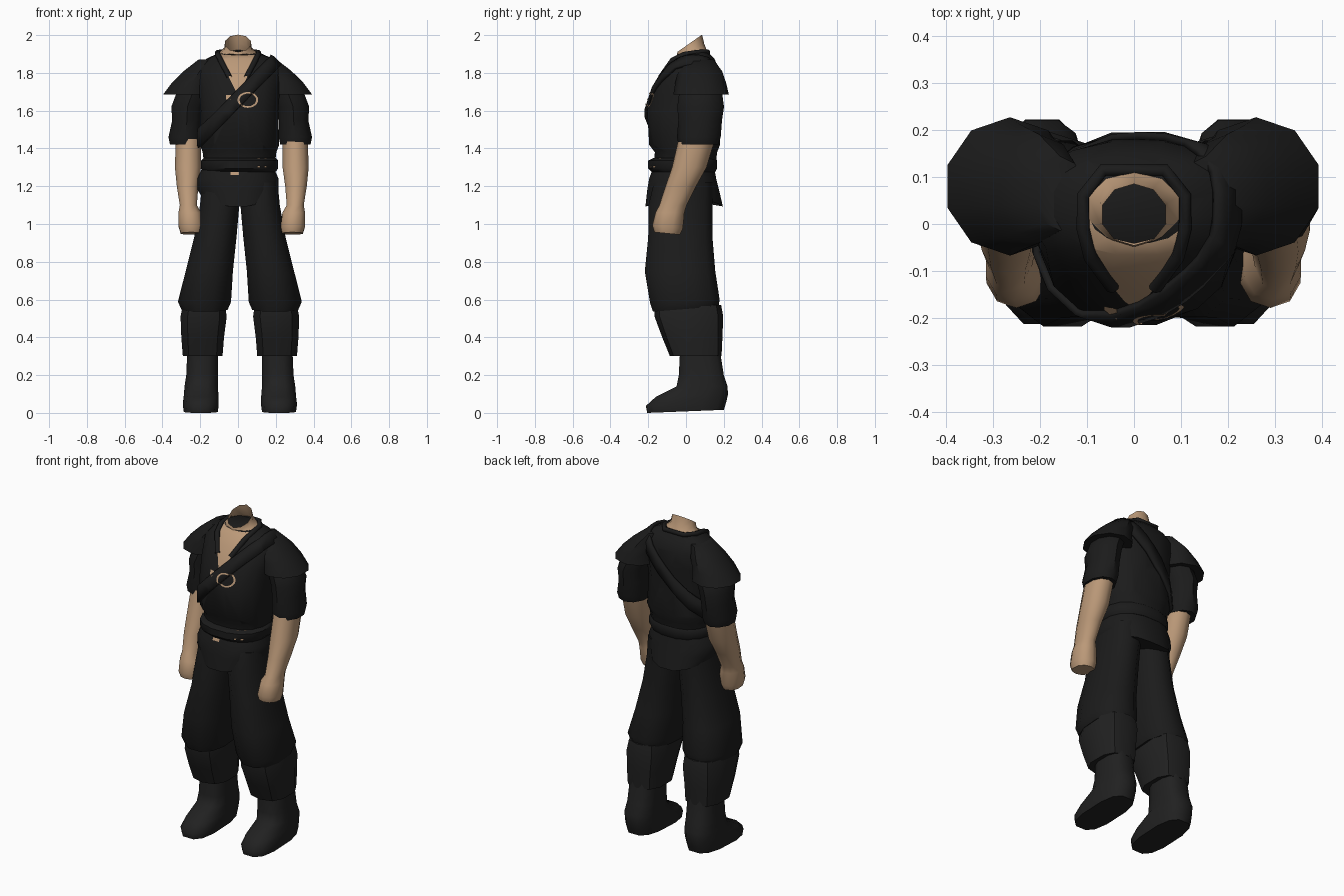
import bpy, bmesh, math
from mathutils import Vector
from mathutils.bvhtree import BVHTree

if "Cube" in bpy.data.objects:
    bpy.data.objects.remove(bpy.data.objects["Cube"])


def material(name, rgb):
    m = bpy.data.materials.new(name)
    m.diffuse_color = (*rgb, 1)
    m.use_nodes = True
    m.node_tree.nodes["Principled BSDF"].inputs["Base Color"].default_value = m.diffuse_color
    return m


CLOTH = material("black cloth", (0.011, 0.011, 0.011))
BOOT = material("dark leather", (0.015, 0.015, 0.015))
SKIN = material("tan skin", (0.50, 0.32, 0.19))


def finish(name, bm, mats, angle=45):
    me = bpy.data.meshes.new(name)
    bm.to_mesh(me)
    bm.free()
    ob = bpy.data.objects.new(name, me)
    bpy.context.collection.objects.link(ob)
    for m in mats:
        me.materials.append(m)
    bpy.ops.object.select_all(action='DESELECT')
    ob.select_set(True)
    bpy.context.view_layer.objects.active = ob
    bpy.ops.object.shade_smooth_by_angle(angle=math.radians(angle))
    return ob


def loft(rings, cx=0.0, side=1, n=12, power=0.85, bottom=True, top=True):
    """Stack rounded rings: (z, x offset, half width, front y, back y, tilt)."""
    bm = bmesh.new()
    loops = []
    for z, dx, rx, y0, y1, tilt in sorted(rings):
        cy, ry, loop = (y0 + y1) / 2, (y1 - y0) / 2, []
        for i in range(n):
            a = 2 * math.pi * (i + 0.5) / n
            c, s = math.cos(a), math.sin(a)
            x = math.copysign(abs(c) ** power, c) * rx
            y = math.copysign(abs(s) ** power, s) * ry
            k = math.cos(math.pi / n) ** -power
            y *= k
            x *= k
            loop.append(bm.verts.new((cx + side * dx + x, cy + y, z + tilt * y)))
        loops.append(loop)
    for a, b in zip(loops, loops[1:]):
        for i in range(n):
            j = (i + 1) % n
            bm.faces.new((a[i], a[j], b[j], b[i]))
    if bottom:
        bm.faces.new(loops[0][::-1])
    if top:
        bm.faces.new(loops[-1])
    return bm


def cut(bm, co, no, outer=False, inner=False):
    bmesh.ops.bisect_plane(bm, geom=bm.verts[:] + bm.edges[:] + bm.faces[:], plane_co=co,
                           plane_no=no, clear_outer=outer, clear_inner=inner)


# Tunic body, with the open neck cut into its front
TORSO = [(1.30, 0, .185, -.17, .155, 0), (1.38, 0, .195, -.165, .165, 0),
         (1.42, 0, .21, -.195, .18, 0), (1.60, 0, .205, -.205, .17, 0),
         (1.72, 0, .215, -.165, .18, 0), (1.82, 0, .225, -.105, .175, 0),
         (1.875, 0, .175, -.065, .15, 0), (1.905, 0, .105, -.04, .11, .15)]
bm = loft(TORSO, cx=.008, n=16)
for s in (-1, 1):
    cut(bm, (0, 0, 1.68), (s * 2.0, 0, -1))
for f in bm.faces:
    c = f.calc_center_median()
    if c.y < .03 and c.z > 1.68 and abs(c.x) * 2 < c.z - 1.68 and f.normal.y < -.2:
        f.material_index = 1
tunic = finish("tunic", bm, [CLOTH, SKIN])

# Neck, open at the top
finish("neck", loft([(1.907, 0, .097, -.038, .107, .15), (1.925, 0, .073, -.045, .093, .4),
                     (1.957, 0, .067, -.042, .082, .7)], n=10, power=1, bottom=False,
                    top=False), [SKIN], 70)

# Wide sash over one shoulder: a slice of the tunic surface, thickened
bm = loft(TORSO, cx=.008, n=16, bottom=False, top=False)
normal = Vector((-.72, 0, .70))
cut(bm, (0, 0, 1.71), normal, outer=True)
cut(bm, (0, 0, 1.61), normal, inner=True)
sash = finish("shoulder_sash", bm, [CLOTH])
mod = sash.modifiers.new("thickness", 'SOLIDIFY')
mod.thickness, mod.offset = .016, 1

# Rolled collar around the neckline
cu = bpy.data.curves.new("collar", 'CURVE')
cu.dimensions = '3D'
cu.bevel_depth, cu.bevel_resolution = .015, 1
half = [(.045, -.135, 1.775), (.093, -.07, 1.868), (.108, -.01, 1.897), (.108, .06, 1.907),
        (.065, .115, 1.91)]
path = [(-x, y, z) for x, y, z in half] + half[::-1]
sp = cu.splines.new('POLY')
sp.points.add(len(path) - 1)
for p, co in zip(sp.points, path):
    p.co = (*co, 1)
collar = bpy.data.objects.new("collar", cu)
bpy.context.collection.objects.link(collar)
cu.materials.append(CLOTH)
bpy.ops.object.select_all(action='DESELECT')
collar.select_set(True)
bpy.context.view_layer.objects.active = collar
bpy.ops.object.convert(target='MESH')

# Belt and short skirt of the tunic
belt = finish("belt", loft([(1.275, 0, .19, -.18, .155, 0), (1.295, 0, .205, -.2, .165, 0),
                            (1.335, 0, .205, -.2, .165, 0), (1.35, 0, .19, -.17, .155, 0)],
                           cx=.008, n=16), [CLOTH])
bm = loft([(1.09, 0, .185, -.215, .195, 0), (1.18, 0, .215, -.205, .175, 0),
           (1.24, 0, .215, -.195, .16, 0), (1.295, 0, .19, -.175, .15, 0)], cx=0, n=16)
for v in bm.verts:  # hem rises at the hips
    if v.co.z < 1.1:
        v.co.z += .05 * (abs(v.co.x) / .19) ** 2
skirt = finish("tunic_skirt", bm, [CLOTH])

# Limbs, repeated on both sides
for s, label in ((-1, "right"), (1, "left")):
    finish(label + "_shoulder_cape", loft(
        [(1.685, .262, .133, -.06, .22, 0), (1.75, .24, .106, -.05, .205, 0),
         (1.81, .20, .085, -.035, .185, 0), (1.872, .155, .05, -.01, .14, 0)],
        cx=-.002, side=s, n=10, power=1), [CLOTH])
    finish(label + "_sleeve", loft(
        [(1.42, .292, .08, -.035, .165, 0), (1.46, .292, .088, -.042, .178, 0),
         (1.55, .282, .078, -.035, .185, 0), (1.62, .28, .085, -.04, .195, 0),
         (1.70, .25, .085, -.03, .185, 0), (1.78, .20, .06, 0, .15, 0)],
        cx=.012, side=s, n=10, power=1), [CLOTH])
    finish(label + "_forearm_and_fist", loft(
        [(.95, .268, .055, -.165, -.035, -.1), (.985, .27, .064, -.175, -.02, -.1),
         (1.06, .275, .06, -.158, -.012, 0), (1.10, .283, .045, -.138, 0, 0),
         (1.20, .287, .057, -.105, .05, 0), (1.30, .285, .069, -.07, .105, 0),
         (1.45, .283, .066, -.035, .15, 0)],
        cx=.02, side=s, n=10, power=.9), [SKIN], 60)
    finish(label + "_trouser_leg", loft(
        [(.55, .187, .122, -.175, .172, .08), (.59, .187, .14, -.19, .178, .05),
         (.75, .162, .125, -.218, .155, 0), (.93, .13, .112, -.2, .14, 0),
         (1.10, .107, .104, -.198, .14, 0), (1.22, .10, .1, -.17, .14, 0)],
        cx=.01, side=s, n=12), [CLOTH])
    finish(label + "_shin_wrap", loft(
        [(.30, .197, .105, -.08, .183, 0), (.40, .197, .113, -.12, .187, 0),
         (.51, .192, .122, -.16, .19, 0), (.57, .19, .112, -.16, .18, 0)],
        cx=.01, side=s, n=10, power=.75), [BOOT])
    finish(label + "_boot", loft(
        [(.008, .207, .09, -.205, .2, .04), (.045, .207, .095, -.213, .212, .04),
         (.09, .205, .092, -.16, .222, .03), (.14, .205, .088, -.05, .22, 0),
         (.20, .2, .084, -.038, .2, 0), (.36, .197, .08, -.03, .175, 0)],
        cx=.01, side=s, n=12, power=.7), [BOOT], 50)

# Thin tan trims laid on the front surfaces
dg = bpy.context.evaluated_depsgraph_get()
trees = [BVHTree.FromObject(o, dg) for o in (tunic, sash, belt, skirt)]


def front(x, z):
    hits = [t.ray_cast(Vector((x, -1, z)), Vector((0, 1, 0)))[0] for t in trees]
    return Vector((x, min(h.y for h in hits if h) - .004, z))


def trim(name, quads):
    bm = bmesh.new()
    for q in quads:
        bm.faces.new([bm.verts.new(front(x, z)) for x, z in q])
    finish(name, bm, [SKIN])


def box(x, z, w, h):
    return [(x - w, z - h), (x + w, z - h), (x + w, z + h), (x - w, z + h)]


def arc(t, k):
    return (.052 + .055 * k * math.cos(t), 1.657 + .042 * k * math.sin(t))


step = math.tau / 20
trim("chest_ring", [[arc(i * step, .8), arc(i * step, 1), arc((i + 1) * step, 1),
                     arc((i + 1) * step, .8)] for i in range(20)])
trim("chest_knot", [box(-.05, 1.672, .014, .012)])
trim("belt_tags", [box(.11, 1.325, .006, .025), box(.145, 1.325, .006, .025)])
trim("belt_buckle", [box(-.018, 1.268, .022, .008)])
